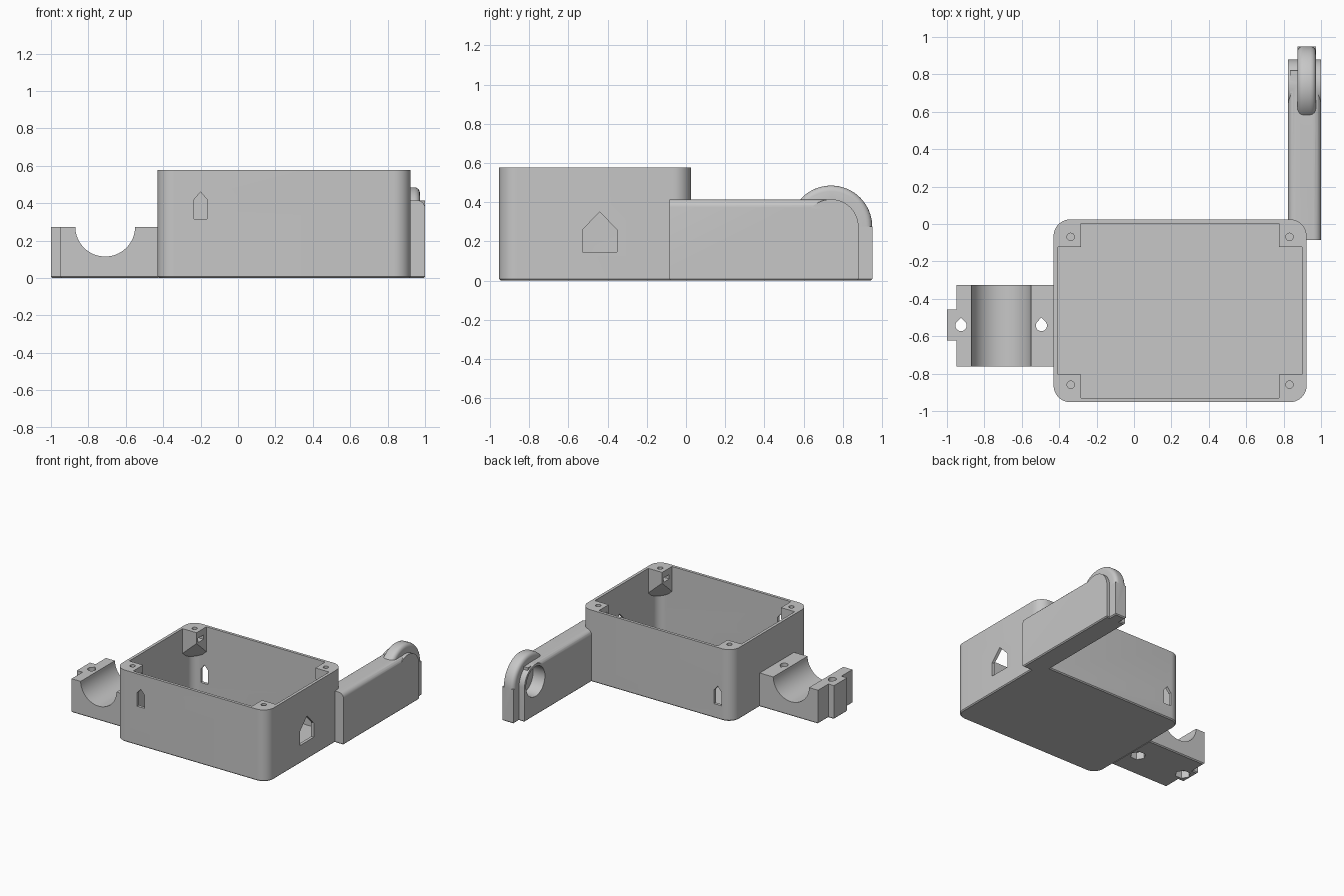
import bpy, bmesh
from math import sin, cos, pi
from mathutils import Vector

if "Cube" in bpy.data.objects:
    bpy.data.objects.remove(bpy.data.objects["Cube"])

grey = bpy.data.materials.new("light_grey")
grey.use_nodes = True
grey.diffuse_color = (0.57, 0.57, 0.57, 1)
grey.node_tree.nodes["Principled BSDF"].inputs["Base Color"].default_value = (0.57, 0.57, 0.57, 1)


def arc(cx, cy, r, a0, a1, n):
    """Points on an arc, angles in half turns."""
    return [(cx + r * cos(pi * (a0 + (a1 - a0) * i / n)),
             cy + r * sin(pi * (a0 + (a1 - a0) * i / n))) for i in range(n + 1)]


def circle(cx, cy, r, n=32):
    return arc(cx, cy, r, 0, 2, n)[:-1]


def rounded_rect(cx, cy, hx, hy, r):
    pts = []
    for q, (sx, sy) in enumerate([(1, 1), (-1, 1), (-1, -1), (1, -1)]):
        pts += arc(cx + sx * (hx - r), cy + sy * (hy - r), r, q / 2, q / 2 + 0.5, 10)
    return pts


def rect(x0, x1, y0, y1):
    return [(x0, y0), (x1, y0), (x1, y1), (x0, y1)]


def house(c, half, z0, z1, peak):
    return [(c - half, z0), (c + half, z0), (c + half, z1), (c, peak), (c - half, z1)]


def finish(bm, name):
    bmesh.ops.recalc_face_normals(bm, faces=bm.faces)
    mesh = bpy.data.meshes.new(name)
    bm.to_mesh(mesh)
    bm.free()
    mesh.materials.append(grey)
    obj = bpy.data.objects.new(name, mesh)
    bpy.context.collection.objects.link(obj)
    return obj


def prism(name, pts, axis, a, b):
    """Extrude a flat outline along an axis from a to b."""
    place = {"X": lambda u, v, w: (w, u, v),
             "Y": lambda u, v, w: (u, w, v),
             "Z": lambda u, v, w: (u, v, w)}[axis]
    bm = bmesh.new()
    face = bm.faces.new([bm.verts.new(place(u, v, a)) for u, v in pts])
    ext = bmesh.ops.extrude_face_region(bm, geom=[face])["geom"]
    verts = [g for g in ext if isinstance(g, bmesh.types.BMVert)]
    bmesh.ops.translate(bm, verts=verts, vec=Vector(place(0, 0, b - a)))
    return finish(bm, name)


def hull(name, points):
    bm = bmesh.new()
    bmesh.ops.convex_hull(bm, input=[bm.verts.new(p) for p in points])
    return finish(bm, name)


def bevel(obj, test, width, segments):
    bm = bmesh.new()
    bm.from_mesh(obj.data)
    edges = [e for e in bm.edges if test(e.verts[0].co, e.verts[1].co)]
    bmesh.ops.bevel(bm, geom=edges, offset=width, segments=segments,
                    profile=0.5, affect="EDGES", clamp_overlap=False)
    bmesh.ops.recalc_face_normals(bm, faces=bm.faces)
    bm.to_mesh(obj.data)
    bm.free()


def chamfer_base(obj):
    bevel(obj, lambda p, q: max(p.z, q.z) < 0.001, 0.008, 1)


def combine(obj, tool, operation="DIFFERENCE"):
    """Boolean with a helper, which is then removed."""
    tool.hide_render = True
    mod = obj.modifiers.new("combine", "BOOLEAN")
    mod.operation, mod.solver, mod.object = operation, "EXACT", tool
    bpy.context.view_layer.update()
    new = bpy.data.meshes.new_from_object(
        obj.evaluated_get(bpy.context.evaluated_depsgraph_get()))
    obj.modifiers.clear()
    obj.data = new
    bpy.data.objects.remove(tool)


# Open case, with corner posts tapering into the walls
CX, CY, HX, HY, TOP = 0.2465, -0.464, 0.6765, 0.489, 0.577
corners = [(1, 1), (-1, 1), (-1, -1), (1, -1)]
case = prism("case", rounded_rect(CX, CY, HX, HY, 0.09), "Z", 0, TOP)
chamfer_base(case)
cavity = prism("cavity_cutter", rounded_rect(CX, CY, 0.653, 0.466, 0.068), "Z", 0.025, 0.65)
for sx, sy in corners:
    (x0, y0), (x1, y1) = (CX + sx * 0.69, CY + sy * 0.5), (CX + sx * 0.53, CY + sy * 0.34)
    post = hull("corner_post", [(x, y, 0.7) for x in (x0, x1) for y in (y0, y1)]
                + [(x1, y1, 0.49), (x0, y1, 0.345), (x1, y0, 0.345), (x0, y0, 0.26)])
    combine(cavity, post)
combine(case, cavity)

# Screw holes and nut slots in the corner posts
for sx, sy in corners:
    hx, hy = CX + sx * 0.585, CY + sy * 0.395
    combine(case, prism("screw_cutter", circle(hx, hy, 0.02, 20), "Z", 0.46, 0.7))
    xs = sorted((CX + sx * 0.5, hx + sx * 0.035))
    combine(case, prism("nut_cutter", rect(hy - 0.035, hy + 0.035, 0.49, 0.525), "X", *xs))

# Pointed openings in the front, back and side walls
combine(case, prism("front_opening", house(-0.2, 0.035, 0.315, 0.42, 0.46), "Y", -1, -0.88))
combine(case, prism("back_opening", house(-0.3, 0.033, 0.115, 0.225, 0.265), "Y", -0.05, 0.1))
combine(case, prism("side_opening", house(-0.44, 0.088, 0.145, 0.26, 0.35), "X", 0.85, 0.96))

# Rear arm: a bar with rounded top edges and a round-topped end
PY, PZ = 0.74, 0.275
arm = prism("rear_arm", rect(-0.085, PY, 0, 0.415), "X", 0.824, 1.0)
chamfer_base(arm)
bevel(arm, lambda p, q: min(p.z, q.z) > 0.41 and abs(p.x - q.x) < 0.001, 0.04, 5)
arm_end = prism("arm_end", [(0.88, 0)] + arc(PY, PZ, 0.14, 0, 1, 28) + [(0.6, 0)],
                "X", 0.824, 1.0)
chamfer_base(arm_end)
combine(arm, arm_end, "UNION")
combine(arm, prism("arm_lip", rect(0.7, 0.82, 0.37, 0.412), "X", 0.835, 0.9), "UNION")
combine(arm, prism("arm_cutter", rounded_rect(CX, CY, 0.662, 0.475, 0.077), "Z", -0.1, 1))

# Guard over the arm end: a rounded disc above a plate that runs to the base
disc = prism("guard_disc", circle(PY, PZ, 0.21, 64), "X", 0.873, 0.973)
bevel(disc, lambda p, q: abs(p.x - q.x) < 0.001, 0.03, 4)
combine(disc, prism("disc_cutter", rect(0.4, 1.1, 0, 0.25), "X", 0.7, 1.1))
plate = prism("guard_plate", [(0.95, 0), (0.95, PZ), (0.62, PZ), (0.62, 0.02),
                              (0.86, 0.02), (0.86, 0)], "X", 0.873, 0.973)
chamfer_base(plate)
combine(arm, plate, "UNION")
combine(arm, disc, "UNION")
combine(arm, prism("pocket_cutter", circle(PY, PZ, 0.12, 40), "X", 0.7, 0.93))

# Side clamp with a half-round cradle
clamp = prism("side_clamp", [(-0.42, -0.762), (-0.42, -0.325), (-0.95, -0.325), (-0.95, -0.457),
                             (-1, -0.457), (-1, -0.623), (-0.95, -0.623), (-0.95, -0.762)],
              "Z", 0, 0.272)
chamfer_base(clamp)
combine(clamp, prism("cradle_cutter", circle(-0.71, 0.275, 0.16, 64), "Y", -0.9, -0.2))

# Teardrop bolt holes with hexagonal recesses underneath
for hx in (-0.925, -0.495):
    drop = [(hx, -0.5)] + arc(hx, -0.543, 0.03, 0.75, 2.25, 24)
    combine(clamp, prism("bolt_cutter", drop, "Z", -0.1, 0.5))
    combine(clamp, prism("recess_cutter", circle(hx, -0.543, 0.058, 6), "Z", -0.1, 0.06))

# Smooth the curved surfaces, keep edges sharp
for obj in (case, arm, clamp):
    bpy.ops.object.select_all(action="DESELECT")
    obj.select_set(True)
    bpy.context.view_layer.objects.active = obj
    bpy.ops.object.shade_smooth_by_angle(angle=pi / 6)
